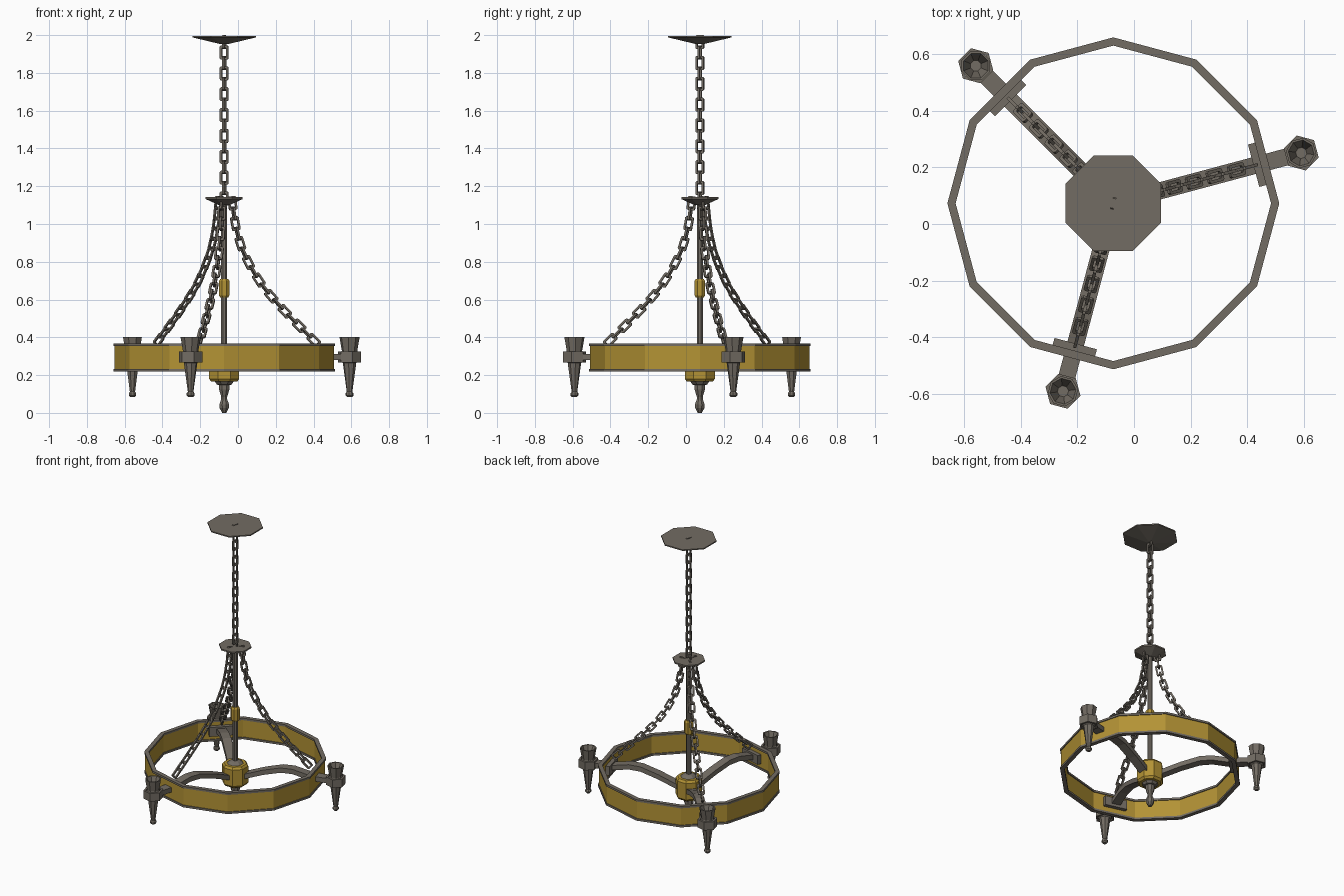
import bpy, bmesh, math
from mathutils import Matrix, Vector

if "Cube" in bpy.data.objects:
    bpy.data.objects.remove(bpy.data.objects["Cube"])

CX, CY = -0.073, 0.073
ARMS = [math.radians(a) for a in (15, 135, 255)]


def material(name, rgb):
    m = bpy.data.materials.new(name)
    m.diffuse_color = (*rgb, 1)
    m.use_nodes = True
    m.node_tree.nodes["Principled BSDF"].inputs["Base Color"].default_value = m.diffuse_color
    return m


iron = material("iron", (0.17, 0.15, 0.125))
gold = material("gold", (0.45, 0.29, 0.035))


def finish(bm, name, mat, matrix=Matrix.Translation((CX, CY, 0))):
    bmesh.ops.recalc_face_normals(bm, faces=bm.faces)
    me = bpy.data.meshes.new(name)
    bm.to_mesh(me)
    bm.free()
    me.materials.append(mat)
    ob = bpy.data.objects.new(name, me)
    ob.matrix_world = matrix
    bpy.context.collection.objects.link(ob)
    return ob


def bridge(bm, a, b):
    for i in range(len(a)):
        j = (i + 1) % len(a)
        bm.faces.new((a[i], a[j], b[j], b[i]))


def lathe(name, prof, n, mat, rot=0.0, closed=False, matrix=Matrix.Translation((CX, CY, 0))):
    """Turn an (r, z) profile with n flat sides; closed profiles make hollow rings."""
    bm = bmesh.new()
    rings = []
    for r, z in prof:
        rings.append([bm.verts.new((r * math.cos(rot + math.tau * i / n),
                                    r * math.sin(rot + math.tau * i / n), z)) for i in range(n)])
    for a, b in zip(rings, rings[1:]):
        bridge(bm, a, b)
    if closed:
        bridge(bm, rings[-1], rings[0])
    else:
        bm.faces.new(rings[0])
        bm.faces.new(rings[-1])
    return finish(bm, name, mat, matrix)


def tube(name, r0, r1, z0, z1, n, mat, rot=0.0, matrix=Matrix.Translation((CX, CY, 0))):
    return lathe(name, [(r0, z0), (r1, z0), (r1, z1), (r0, z1)], n, mat, rot, True, matrix)


def strap(name, path, width, thick, matrix):
    """Flat bar following an (r, z) path in the local xz plane."""
    bm = bmesh.new()
    w, t = width / 2, thick / 2
    rings = [[bm.verts.new((r, y, z + d)) for y, d in ((-w, -t), (w, -t), (w, t), (-w, t))]
             for r, z in path]
    for a, b in zip(rings, rings[1:]):
        bridge(bm, a, b)
    bm.faces.new(rings[0])
    bm.faces.new(rings[-1])
    return finish(bm, name, iron, matrix)


def add_link(bm, m):
    """Chamfered rectangular chain link, long along local z, flat in local xz."""
    def outline(hx, hz, c, y):
        pts = [(hx, hz - c), (hx - c, hz), (c - hx, hz), (-hx, hz - c),
               (-hx, c - hz), (c - hx, -hz), (hx - c, -hz), (hx, c - hz)]
        return [bm.verts.new(m @ Vector((x, y, z))) for x, z in pts]
    t = 0.0055
    loops = [outline(0.023, 0.037, 0.006, -t), outline(0.023, 0.037, 0.006, t),
             outline(0.012, 0.026, 0.003, t), outline(0.012, 0.026, 0.003, -t)]
    for i in range(4):
        bridge(bm, loops[i], loops[(i + 1) % 4])


def chain(name, path, pitch, matrix):
    """Links spaced evenly along a smooth (r, z) path, alternately turned 90 degrees."""
    pts = [Vector((r, 0, z)) for r, z in path]
    ext = [2 * pts[0] - pts[1]] + pts + [2 * pts[-1] - pts[-2]]
    fine = []
    for i in range(1, len(ext) - 2):
        p0, p1, p2, p3 = ext[i - 1:i + 3]
        for k in range(20):
            t = k / 20
            fine.append(0.5 * (2 * p1 + (p2 - p0) * t + (2 * p0 - 5 * p1 + 4 * p2 - p3) * t * t
                               + (3 * p1 - p0 - 3 * p2 + p3) * t ** 3))
    fine.append(pts[-1])
    total = sum((b - a).length for a, b in zip(fine, fine[1:]))
    n = round(total / pitch)
    bm = bmesh.new()
    walked, k = 0.0, 0
    for a, b in zip(fine, fine[1:]):
        seg = (b - a).length
        while k <= n and k * total / n <= walked + seg + 1e-6:
            d = (b - a).normalized()
            pos = a + d * (k * total / n - walked)
            lean = Matrix.Rotation(math.atan2(-d.x, -d.z), 4, 'Y')
            turn = Matrix.Rotation(math.pi / 2 * (k % 2), 4, 'Z')
            add_link(bm, Matrix.Translation(pos) @ lean @ turn)
            k += 1
        walked += seg
    return finish(bm, name, iron, matrix)


E = math.pi / 8
# Ceiling plate, main chain and lower chain plate
lathe("ceiling_plate", [(0.02, 1.952), (0.182, 1.988), (0.182, 1.996)], 8, iron, E)
chain("main_chain", [(0, 1.963), (0, 1.55), (0, 1.135)], 0.055,
      Matrix.Translation((CX, CY, 0)) @ Matrix.Rotation(math.radians(75), 4, 'Z'))
lathe("chain_plate", [(0.03, 1.10), (0.106, 1.132), (0.106, 1.142)], 8, iron, E)

# Central rod, collar, hub and finial
lathe("center_rod", [(0.017, 0.25), (0.017, 1.12)], 8, iron, E)
lathe("rod_collar", [(0.022, 0.61), (0.03, 0.622), (0.03, 0.698), (0.022, 0.71)], 8, gold, E)
lathe("hub", [(0.074, 0.165), (0.086, 0.18), (0.086, 0.295), (0.074, 0.31)], 8, gold, E)
lathe("hub_cap", [(0.06, 0.305), (0.035, 0.325), (0.02, 0.33)], 8, iron, E)
lathe("finial", [(0.055, 0.167), (0.042, 0.15), (0.03, 0.147), (0.03, 0.125), (0.017, 0.085),
                 (0.017, 0.072), (0.028, 0.045), (0.026, 0.025), (0.012, 0.0)], 8, iron, E)

# Twelve-sided hoop with rims
tube("hoop_band", 0.563, 0.58, 0.225, 0.36, 12, gold)
for z, label in ((0.218, "hoop_lower_rim"), (0.353, "hoop_upper_rim")):
    tube(label, 0.557, 0.586, z, z + 0.014, 12, iron)

# Three arms, each with a hoop plate, hanging chain and torch
for ang in ARMS:
    m = Matrix.Translation((CX, CY, 0)) @ Matrix.Rotation(ang, 4, 'Z')
    strap("arm", [(0.07, 0.235), (0.2, 0.285), (0.32, 0.32), (0.40, 0.323),
                  (0.53, 0.296), (0.642, 0.296)], 0.06, 0.034, m)
    strap("hoop_plate", [(0.513, 0.296), (0.54, 0.296)], 0.155, 0.065, m)
    chain("side_chain", [(0.045, 1.11), (0.067, 0.974), (0.111, 0.84), (0.204, 0.683),
                         (0.33, 0.54), (0.49, 0.385)], 0.055, m)
    mt = m @ Matrix.Translation((0.687, 0, 0))
    tube("torch_bracket", 0.05, 0.064, 0.268, 0.325, 6, iron, math.pi / 6, mt)
    # Torch: pommel, tapered shaft and hollow flared cup
    lathe("torch", [(0.012, 0.083), (0.021, 0.092), (0.021, 0.104), (0.015, 0.112),
                    (0.036, 0.265), (0.046, 0.275), (0.046, 0.318), (0.041, 0.328),
                    (0.054, 0.402), (0.046, 0.402), (0.02, 0.335)], 8, iron, E, matrix=mt)
